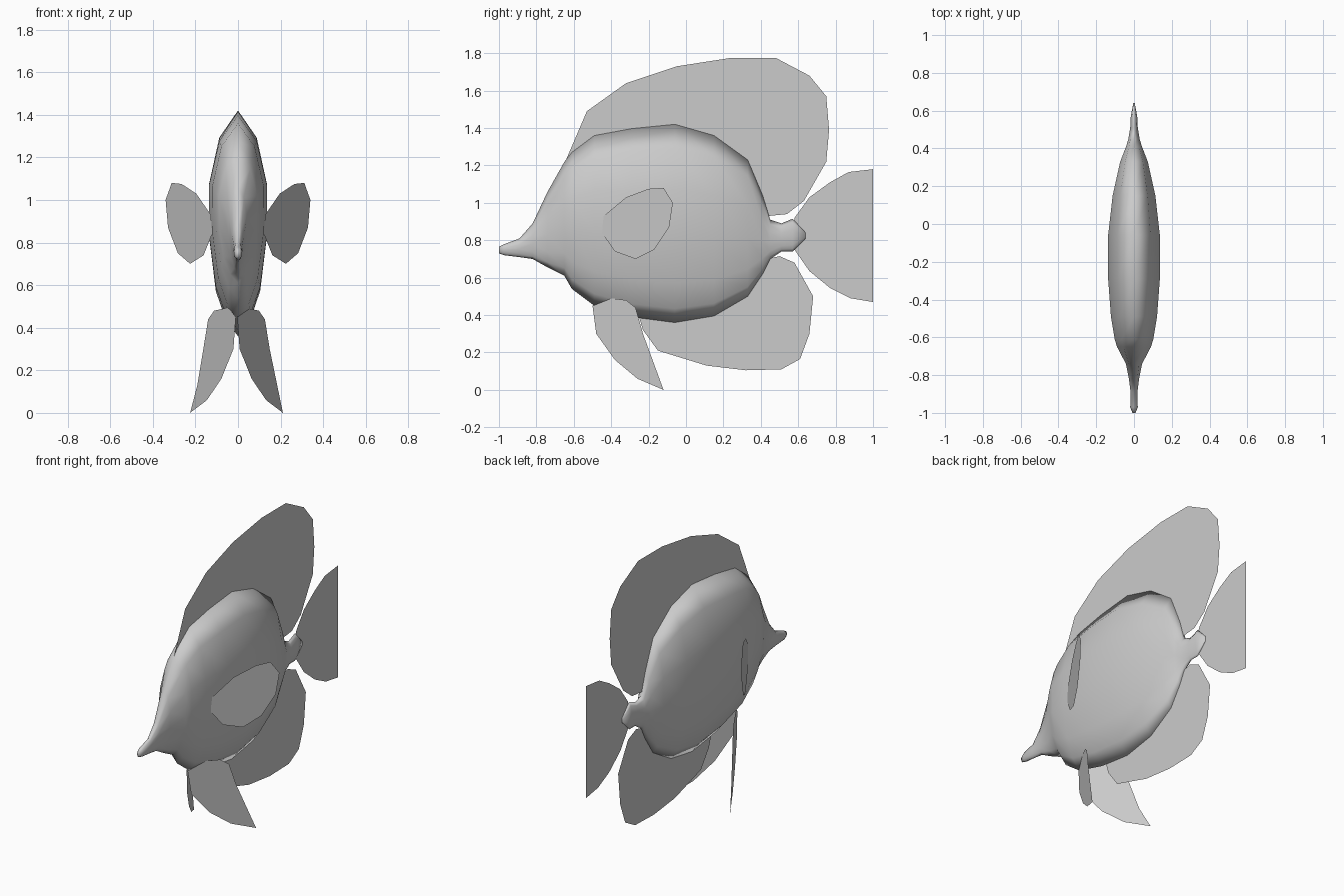
import bpy
import bmesh

cube = bpy.data.objects.get("Cube")
if cube:
    bpy.data.objects.remove(cube)

grey = bpy.data.materials.new("plain grey")
grey.use_nodes = True
colour = (0.6, 0.6, 0.6, 1)
grey.diffuse_color = colour
grey.node_tree.nodes["Principled BSDF"].inputs["Base Color"].default_value = colour


def finish(name, bm):
    mesh = bpy.data.meshes.new(name)
    bm.to_mesh(mesh)
    bm.free()
    mesh.materials.append(grey)
    obj = bpy.data.objects.new(name, mesh)
    bpy.context.collection.objects.link(obj)
    return obj


def fin(name, outline, x_of_y=lambda y: 0):
    """Flat single-sheet fin from a side outline of (y, z) points."""
    bm = bmesh.new()
    face = bm.faces.new([bm.verts.new((x_of_y(y), y, z)) for y, z in outline])
    bmesh.ops.triangulate(bm, faces=[face])
    return finish(name, bm)


# Body: stations of (y, bottom z, top z, half width) along the fish
stations = [
    (-1.0, .73, .765, .008), (-.97, .72, .78, .02), (-.89, .71, .81, .018),
    (-.82, .70, .89, .027), (-.74, .655, 1.06, .043), (-.65, .61, 1.22, .09),
    (-.61, .54, 1.27, .102), (-.49, .45, 1.36, .122), (-.29, .39, 1.397, .137),
    (-.06, .36, 1.42, .137), (.15, .395, 1.36, .113), (.33, .50, 1.23, .073),
    (.41, .62, 1.04, .042), (.45, .70, .91, .03), (.51, .74, .89, .02),
    (.57, .74, .915, .017), (.64, .81, .84, .004),
]
# Cross-section: (fraction of height, fraction of half width), top to bottom
section = [(1, 0), (.88, .64), (.67, 1), (.43, .98), (.2, .76), (.07, .42), (0, 0)]
ring = section + [(h, -w) for h, w in section[-2:0:-1]]

bm = bmesh.new()
loops = [[bm.verts.new((w * half, y, low + h * (high - low))) for h, w in ring]
         for y, low, high, half in stations]
for a, b in zip(loops, loops[1:]):
    for i in range(len(ring)):
        j = (i + 1) % len(ring)
        bm.faces.new((a[i], a[j], b[j], b[i]))
bm.faces.new(loops[0])
bm.faces.new(loops[-1])
bmesh.ops.recalc_face_normals(bm, faces=bm.faces)
for f in bm.faces:
    f.smooth = True
finish("body", bm)

# Centre-line fins, rooted inside the body
fin("dorsal_fin", [
    (-.65, 1.21), (-.53, 1.49), (-.32, 1.64), (-.05, 1.73), (.24, 1.775),
    (.48, 1.775), (.66, 1.68), (.75, 1.57), (.765, 1.39), (.75, 1.22),
    (.63, 1.01), (.54, .94), (.44, .93), (.34, 1.12), (.1, 1.3), (-.45, 1.3)])
fin("anal_fin", [
    (-.26, .42), (-.23, .32), (-.15, .21), (.11, .13), (.32, .105), (.51, .11),
    (.61, .165), (.66, .3), (.68, .5), (.58, .68), (.5, .715), (.43, .7),
    (.28, .53), (.1, .43)])
fin("tail_fin", [
    (.57, .83), (.58, .92), (.66, 1.03), (.77, 1.11), (.87, 1.165), (1, 1.18),
    (1, .47), (.88, .49), (.77, .545), (.66, .635), (.58, .75)])

# Paired fins, splayed outwards towards the back
pectoral = [(-.44, .93), (-.32, 1.03), (-.2, 1.075), (-.12, 1.08), (-.07, 1),
            (-.09, .87), (-.17, .75), (-.27, .7), (-.38, .74), (-.45, .84)]
pelvic = [(-.5, .45), (-.48, .3), (-.38, .16), (-.26, .06), (-.12, 0),
          (-.18, .13), (-.23, .3), (-.27, .44), (-.32, .48), (-.44, .495)]
for side, s in (("left", 1), ("right", -1)):
    fin(side + "_pectoral_fin", pectoral, lambda y: s * (.34 + .575 * (y + .07)))
    fin(side + "_pelvic_fin", pelvic, lambda y: s * (.218 + .565 * (y + .12)) - .007)
